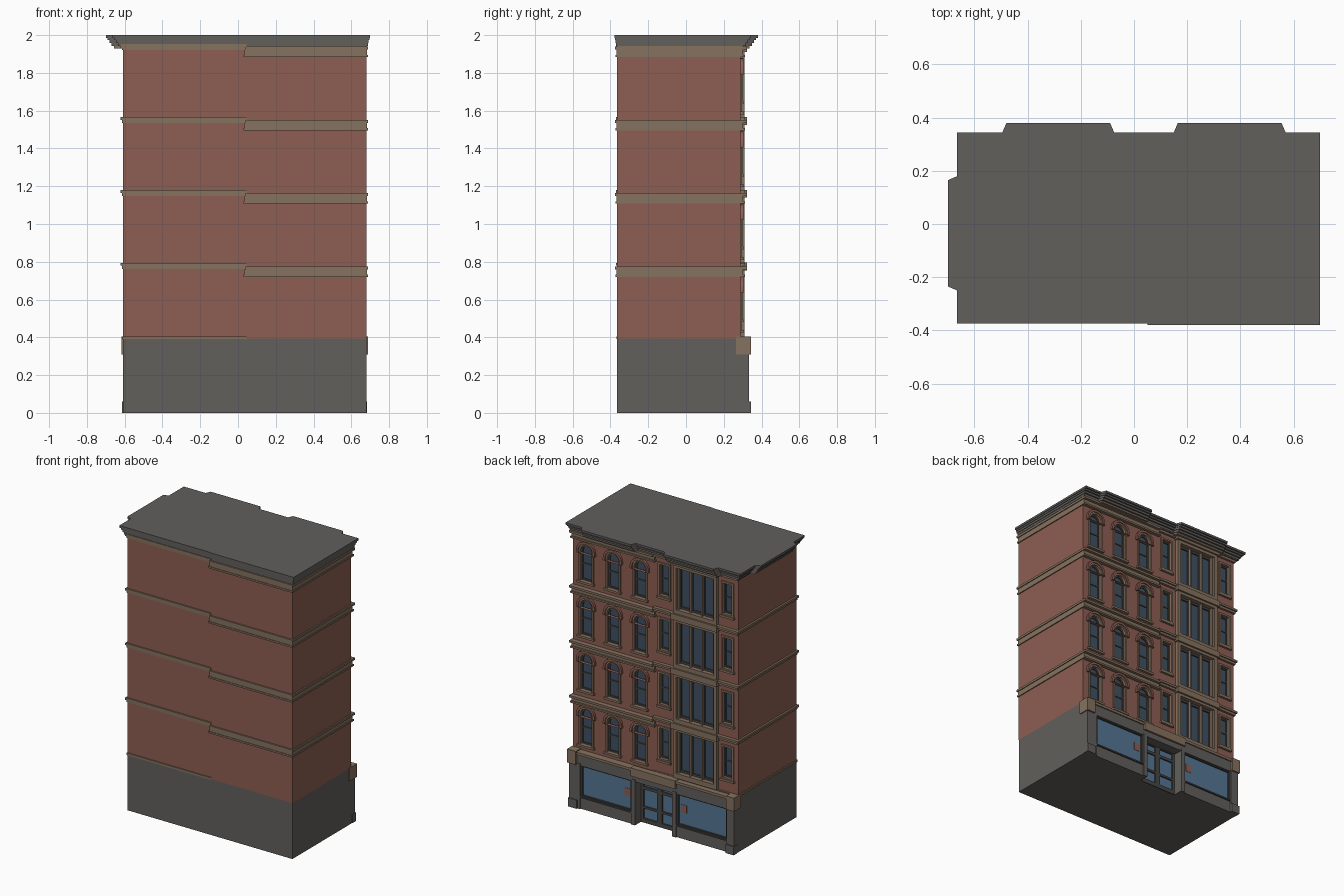
import bpy, bmesh, math
from mathutils import Matrix

if "Cube" in bpy.data.objects:
    bpy.data.objects.remove(bpy.data.objects["Cube"])


def mat(name, rgb):
    m = bpy.data.materials.new(name)
    m.diffuse_color = (*rgb, 1)
    m.use_nodes = True
    m.node_tree.nodes["Principled BSDF"].inputs["Base Color"].default_value = m.diffuse_color
    return m


BRICK = mat("brick red", (0.27, 0.113, 0.085))
GREY = mat("slate grey", (0.122, 0.115, 0.107))
TAN = mat("stone tan", (0.24, 0.17, 0.115))
DARK = mat("frame dark grey", (0.065, 0.062, 0.058))
GLASS = mat("window glass", (0.05, 0.082, 0.125))
SHOP = mat("shop glass", (0.09, 0.18, 0.29))


def finish(name, me, material):
    me.materials.clear()
    me.materials.append(material)
    ob = bpy.data.objects.new(name, me)
    bpy.context.collection.objects.link(ob)
    return ob


def prism(name, pts, z0, z1, material):
    """Plan outline pulled up from z0 to z1."""
    bm = bmesh.new()
    f = bm.faces.new([bm.verts.new((x, y, z0)) for x, y in pts])
    r = bmesh.ops.extrude_face_region(bm, geom=[f])
    bmesh.ops.translate(bm, vec=(0, 0, z1 - z0),
                        verts=[v for v in r["geom"] if isinstance(v, bmesh.types.BMVert)])
    bmesh.ops.recalc_face_normals(bm, faces=bm.faces)
    me = bpy.data.meshes.new(name)
    bm.to_mesh(me)
    bm.free()
    return finish(name, me, material)


def box(name, x0, x1, y0, y1, z0, z1, material):
    return prism(name, [(x0, y0), (x1, y0), (x1, y1), (x0, y1)], z0, z1, material)


def panel(name, loops, y0, y1, material):
    """Elevation outlines (x, z); inner loops become holes."""
    cu = bpy.data.curves.new(name, 'CURVE')
    cu.dimensions = '2D'
    cu.fill_mode = 'BOTH'
    cu.extrude = (y1 - y0) / 2
    for pts in loops:
        s = cu.splines.new('POLY')
        s.points.add(len(pts) - 1)
        for p, (x, z) in zip(s.points, pts):
            p.co = (x, z, 0, 1)
        s.use_cyclic_u = True
    tmp = bpy.data.objects.new(name + "_tmp", cu)
    bpy.context.collection.objects.link(tmp)
    bpy.context.view_layer.update()
    dg = bpy.context.evaluated_depsgraph_get()
    me = bpy.data.meshes.new_from_object(tmp.evaluated_get(dg))
    bpy.data.objects.remove(tmp)
    me.transform(Matrix.Translation((0, (y0 + y1) / 2, 0)) @ Matrix.Rotation(math.pi / 2, 4, 'X'))
    me.shade_flat()
    return finish(name, me, material)


def rect(x0, x1, z0, z1):
    return [(x0, z0), (x1, z0), (x1, z1), (x0, z1)]


def arch(cx, z0, spring, r):
    top = [(cx + r * math.cos(a * math.pi / 12), spring + r * math.sin(a * math.pi / 12))
           for a in range(13)]
    return [(cx - r, z0), (cx + r, z0)] + top


FLOORS = [0.40 + 0.385 * i for i in range(4)]
ARCHES = (0.155, 0.365, 0.575)
SIDES = (-0.035, -0.53)
W = 0.288   # upper wall plane

# main masses
box("upper_body_right", 0.045, 0.68, -0.365, 0.265, 0.395, 1.95, BRICK)
box("upper_body_left", -0.61, 0.045, -0.36, 0.265, 0.395, 1.95, BRICK)
box("ground_body", -0.61, 0.68, -0.364, 0.25, 0, 0.395, GREY)

# street wall with window holes
holes = []
for z in FLOORS:
    # arched windows
    for cx in ARCHES:
        o = arch(cx, z + 0.04, z + 0.25, 0.045)
        holes.append(o)
        panel("arched_glass", [o], 0.266, 0.27, GLASS)
        panel("arched_sash", [o, arch(cx, z + 0.05, z + 0.25, 0.035)], 0.266, 0.277, DARK)
        box("arched_meeting_rail", cx - 0.04, cx + 0.04, 0.266, 0.276, z + 0.15, z + 0.16, DARK)
        panel("arched_surround", [arch(cx, z + 0.04, z + 0.25, 0.057), o], 0.28, 0.296, TAN)
        panel("arch_hood", [arch(cx, z + 0.235, z + 0.25, 0.073),
                            arch(cx, z + 0.2351, z + 0.25, 0.057)], 0.28, 0.304, BRICK)
        box("arched_sill", cx - 0.065, cx + 0.065, 0.275, 0.306, z + 0.025, z + 0.04, TAN)
    # narrow windows
    for cx in SIDES:
        o = rect(cx - 0.035, cx + 0.035, z + 0.105, z + 0.32)
        holes.append(o)
        panel("narrow_glass", [o], 0.266, 0.27, GLASS)
        panel("narrow_sash", [o, rect(cx - 0.026, cx + 0.026, z + 0.115, z + 0.31)], 0.266, 0.277, DARK)
        box("narrow_meeting_rail", cx - 0.03, cx + 0.03, 0.266, 0.276, z + 0.21, z + 0.22, DARK)
        panel("narrow_surround", [rect(cx - 0.048, cx + 0.048, z + 0.092, z + 0.333), o], 0.28, 0.298, TAN)
        box("narrow_sill", cx - 0.054, cx + 0.054, 0.275, 0.304, z + 0.08, z + 0.095, TAN)
    # wide bay with three tall lights
    o = rect(-0.43, -0.14, z + 0.04, z + 0.335)
    holes.append(o)
    panel("bay_glass", [o], 0.266, 0.27, GLASS)
    panel("bay_frame", [rect(-0.455, -0.115, z + 0.005, z + 0.36), o], 0.28, 0.31, TAN)
    lights = [rect(-0.413 + 0.092 * i, -0.413 + 0.092 * i + 0.072, z + 0.055, z + 0.32) for i in range(3)]
    panel("bay_sash", [o] + lights, 0.266, 0.28, DARK)
    for i in range(4):
        x = -0.423 + 0.092 * i
        box("bay_mullion", x - 0.006, x + 0.006, 0.27, 0.296, z + 0.04, z + 0.335, TAN)
panel("street_wall", [rect(-0.61, 0.68, 0.395, 1.95)] + holes, 0.264, W, BRICK)

# string courses: the right half sits lower than the left half
for i in range(4):
    z = 0.72 + 0.388 * i
    box("course_right_lower", 0.03, 0.687, -0.373, 0.312, z, z + 0.012, TAN)
    box("course_right_face", 0.035, 0.683, -0.369, 0.302, z + 0.012, z + 0.04, TAN)
    box("course_right_upper", 0.04, 0.689, -0.375, 0.322, z + 0.04, z + 0.055, TAN)
    z = 0.763 + 0.386 * i
    box("course_left_face", -0.615, 0.045, -0.364, 0.303, z, z + 0.02, TAN)
    box("course_left_upper", -0.623, 0.045, -0.37, 0.312, z + 0.016, z + 0.031, TAN)
    box("bay_course", -0.465, -0.105, 0.28, 0.322, z - 0.01, z + 0.032, TAN)
box("base_course_left", -0.615, 0.045, -0.368, 0.3, 0.39, 0.405, TAN)

# roof cornice in flaring steps, with breaks over both halves and the left side
OUT = [(-0.665, -0.375), (0.05, -0.375), (0.05, -0.379), (0.70, -0.379), (0.70, 0.345),
       (0.57, 0.345), (0.555, 0.38), (0.165, 0.38), (0.15, 0.345), (-0.075, 0.345),
       (-0.09, 0.38), (-0.48, 0.38), (-0.495, 0.345), (-0.665, 0.345), (-0.665, 0.18),
       (-0.70, 0.165), (-0.70, -0.235), (-0.665, -0.25)]


def inset(t):
    return [(x + t if x < -0.6 else x - 0.4 * t if x > 0.6 else x,
             y - t if y > 0.3 else y + 0.3 * t if y < -0.3 else y) for x, y in OUT]


for t, z0, z1, m in ((0.043, 1.93, 1.942, TAN), (0.03, 1.942, 1.958, GREY), (0.02, 1.958, 1.973, GREY),
                     (0.01, 1.973, 1.985, GREY), (0, 1.985, 2.0, GREY)):
    prism("roof_cornice", inset(t), z0, z1, m)

# shop front
for x0, x1 in ((0.595, 0.68), (0.165, 0.195), (-0.155, -0.125), (-0.61, -0.55)):
    box("shop_pier", x0, x1, 0.24, 0.334, 0, 0.32, GREY)
for x0, x1 in ((0.615, 0.683), (-0.613, -0.55)):
    box("pier_base", x0, x1, 0.3, 0.343, 0, 0.06, GREY)
for x0, x1 in ((0.62, 0.687), (-0.616, -0.555)):
    box("corner_block", x0, x1, 0.265, 0.345, 0.31, 0.405, TAN)
box("sign_band", -0.61, 0.68, 0.24, 0.33, 0.305, 0.395, GREY)
box("shop_cornice", -0.6, 0.67, 0.25, 0.338, 0.38, 0.398, TAN)
box("entry_lintel", -0.155, 0.195, 0.3, 0.343, 0.345, 0.403, TAN)
for x0, x1, px in ((0.195, 0.595, 0.215), (-0.55, -0.155, -0.225)):
    box("shop_bulkhead", x0, x1, 0.24, 0.325, 0, 0.08, GREY)
    box("shop_sill", x0, x1, 0.3, 0.334, 0.08, 0.09, DARK)
    box("shop_window", x0, x1, 0.3, 0.312, 0.085, 0.31, SHOP)
    panel("shop_window_frame", [rect(x0, x1, 0.085, 0.31),
                                rect(x0 + 0.012, x1 - 0.012, 0.097, 0.298)], 0.305, 0.322, DARK)
    box("window_poster", px, px + 0.045, 0.311, 0.314, 0.18, 0.235, BRICK)

# recessed double doors
box("door_glass", -0.125, 0.165, 0.25, 0.256, 0.0, 0.31, SHOP)
panel("door_frame", [rect(-0.125, 0.165, 0.0, 0.31)] +
      [rect(x, x + 0.105, z0, z1) for x in (-0.105, 0.04)
       for z0, z1 in ((0.03, 0.1), (0.115, 0.235), (0.255, 0.298))], 0.25, 0.266, DARK)
